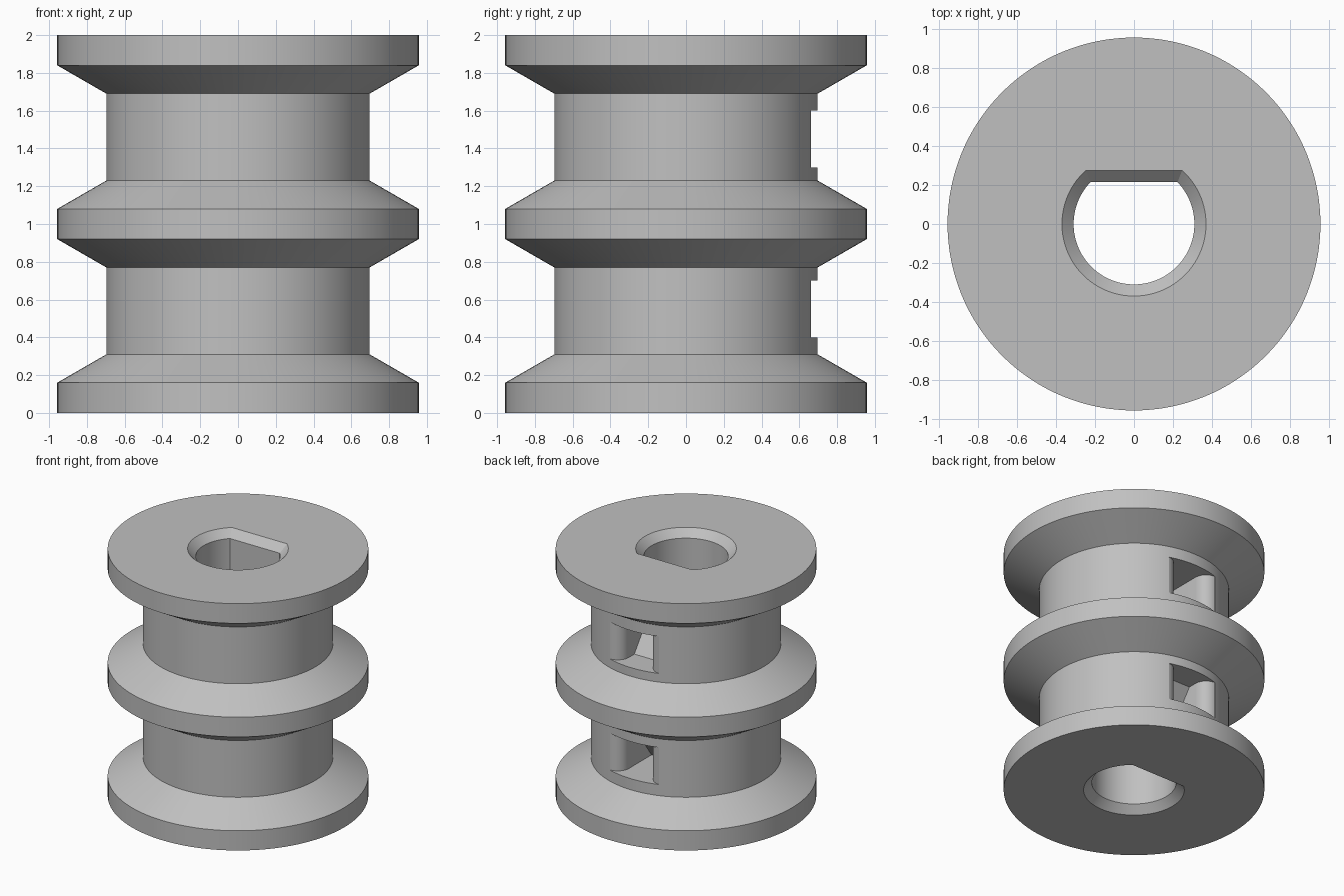
import bpy, bmesh, math

if "Cube" in bpy.data.objects:
    bpy.data.objects.remove(bpy.data.objects["Cube"])

SEG = 128
grey = bpy.data.materials.new("plain grey")
grey.diffuse_color = (0.53, 0.53, 0.53, 1)
grey.use_nodes = True
grey.node_tree.nodes["Principled BSDF"].inputs["Base Color"].default_value = grey.diffuse_color


def skin(name, rings, caps=True):
    """Closed solid lofted through equal-length rings of 3D points."""
    bm = bmesh.new()
    loops = [[bm.verts.new(p) for p in ring] for ring in rings]
    n = len(loops[0])
    for a, b in zip(loops, loops[1:]):
        for i in range(n):
            j = (i + 1) % n
            bm.faces.new((a[i], a[j], b[j], b[i]))
    bm.faces.new(loops[0][::-1])
    bm.faces.new(loops[-1])
    bmesh.ops.recalc_face_normals(bm, faces=bm.faces)
    mesh = bpy.data.meshes.new(name)
    bm.to_mesh(mesh)
    bm.free()
    mesh.materials.append(grey)
    obj = bpy.data.objects.new(name, mesh)
    bpy.context.collection.objects.link(obj)
    return obj


def circle(r, z):
    return [(r * math.cos(2 * math.pi * i / SEG),
             r * math.sin(2 * math.pi * i / SEG), z) for i in range(SEG)]


def d_shape(r, flat, z):
    """Circle cut off by a flat on the +y side."""
    start = math.pi - math.asin(flat / r)
    sweep = math.pi + 2 * math.asin(flat / r)
    return [(r * math.cos(start + sweep * i / 72),
             r * math.sin(start + sweep * i / 72), z) for i in range(73)]


def pocket(name, z_shallow, z_deep):
    """Flared slot with rounded mouth and a sloping back."""
    def ring(z, back):
        side = [(0.12, back)]
        for i in range(11):
            a = math.pi - i * math.pi / 20
            side.append((0.22 + 0.10 * math.cos(a), 0.56 + 0.10 * math.sin(a)))
        side.append((0.22, 0.85))
        pts = side + [(-x, y) for x, y in reversed(side)]
        return [(x, y, z) for x, y in pts]
    return skin(name, [ring(z_shallow, 0.49), ring(z_deep, 0.27)])


# Two-groove spool body
profile = [(0.957, 0), (0.957, 0.16), (0.697, 0.31), (0.697, 0.77),
           (0.957, 0.92), (0.957, 1.08), (0.697, 1.23), (0.697, 1.69),
           (0.957, 1.84), (0.957, 2.0)]
spool = skin("spool", [circle(r, z) for r, z in profile])

# D-shaped shaft bore, chamfered at both ends
bore = skin("bore_cutter", [
    d_shape(0.39, 0.295, -0.02), d_shape(0.31, 0.215, 0.06),
    d_shape(0.31, 0.215, 1.94), d_shape(0.39, 0.295, 2.02)])

# Cord pockets at the back of each groove, mirrored in height
cutters = [bore, pocket("lower_pocket_cutter", 0.70, 0.40),
           pocket("upper_pocket_cutter", 1.30, 1.60)]

bpy.context.view_layer.objects.active = spool
spool.select_set(True)
for cutter in cutters:
    mod = spool.modifiers.new(cutter.name, 'BOOLEAN')
    mod.operation = 'DIFFERENCE'
    mod.solver = 'EXACT'
    mod.object = cutter
    bpy.ops.object.modifier_apply(modifier=mod.name)
for cutter in cutters:
    bpy.data.objects.remove(cutter)

bpy.ops.object.shade_smooth_by_angle(angle=math.radians(25))
